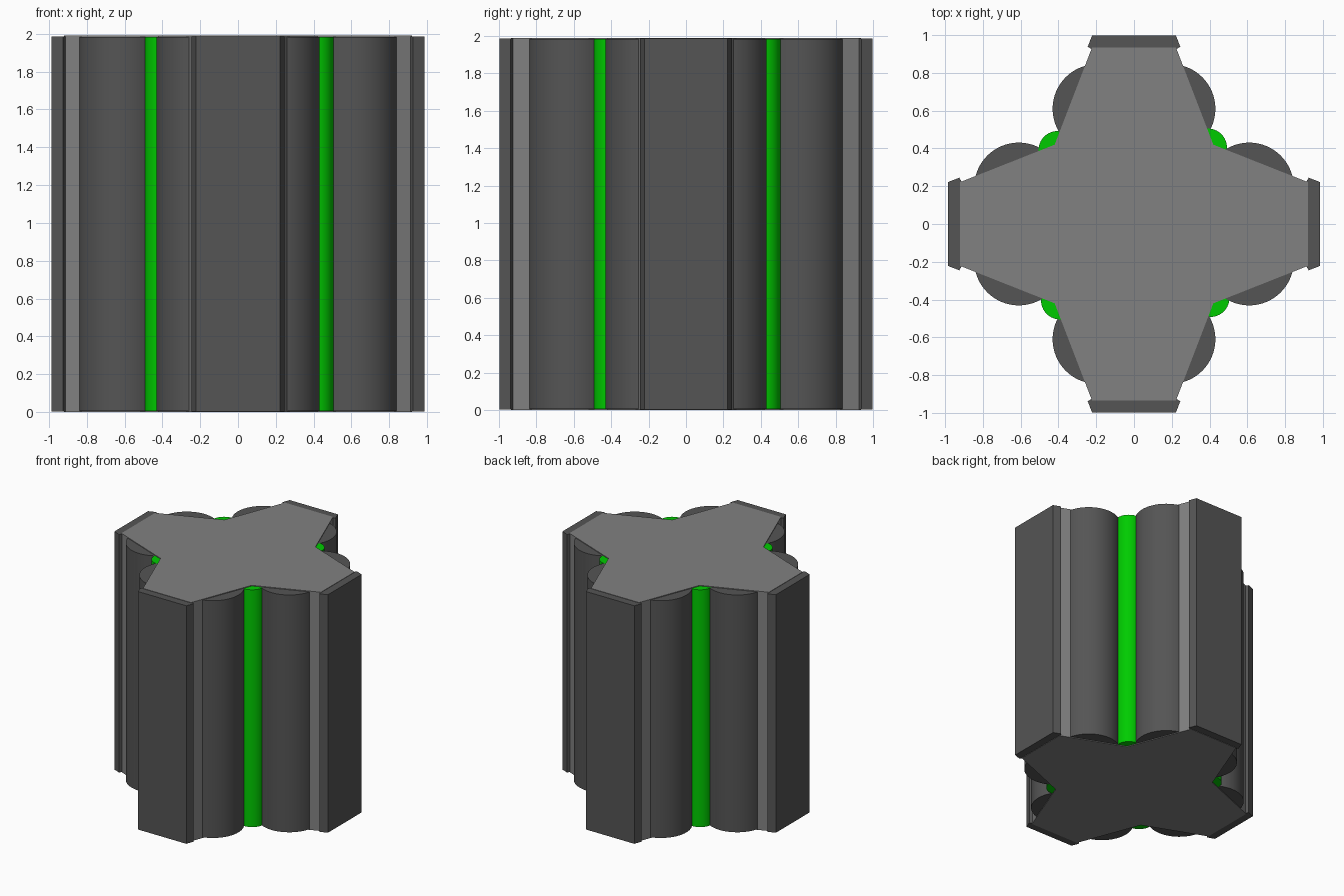
import bpy, bmesh
from math import pi, cos, sin
from mathutils import Matrix

if "Cube" in bpy.data.objects:
    bpy.data.objects.remove(bpy.data.objects["Cube"])


def material(name, color):
    m = bpy.data.materials.new(name)
    m.diffuse_color = (*color, 1)
    m.use_nodes = True
    m.node_tree.nodes["Principled BSDF"].inputs["Base Color"].default_value = m.diffuse_color
    return m


GREY = material("body_grey", (0.22, 0.22, 0.22))
DARK = material("dark_grey", (0.09, 0.09, 0.09))
GREEN = material("green", (0.0, 0.6, 0.0))


def prism(name, outline, z0, z1, mat):
    """Extrude a counter-clockwise outline from z0 to z1."""
    bm = bmesh.new()
    face = bm.faces.new([bm.verts.new((x, y, z0)) for x, y in outline])
    ext = bmesh.ops.extrude_face_region(bm, geom=[face], use_keep_orig=True)
    verts = [g for g in ext["geom"] if isinstance(g, bmesh.types.BMVert)]
    bmesh.ops.translate(bm, vec=(0, 0, z1 - z0), verts=verts)
    bmesh.ops.recalc_face_normals(bm, faces=bm.faces)
    me = bpy.data.meshes.new(name)
    bm.to_mesh(me)
    bm.free()
    me.materials.append(mat)
    ob = bpy.data.objects.new(name, me)
    bpy.context.collection.objects.link(ob)
    return ob


def column(name, x, y, r, z0, z1, mat):
    bpy.ops.mesh.primitive_cylinder_add(vertices=64, radius=r, depth=z1 - z0,
                                        location=(x, y, (z0 + z1) / 2))
    ob = bpy.context.object
    ob.name = name
    ob.data.materials.append(mat)
    bpy.ops.object.shade_smooth_by_angle()


def turn(points, i):
    """Turn 2D points by i quarter turns."""
    c, s = round(cos(i * pi / 2)), round(sin(i * pi / 2))
    return [(c * x - s * y, s * x + c * y) for x, y in points]


# Four-armed core: each arm tapers outward from the inner corners
core = []
for i in range(4):
    reach = 0.92 if i % 2 == 0 else 0.935
    core += turn([(0.42, -0.42), (reach, -0.222), (reach, 0.222)], i)
prism("cross_core", core, 0, 1.99, GREY)

for i in range(4):
    # End plate capping each arm
    tip = 0.985 if i % 2 == 0 else 0.998
    plate = [(tip - 0.075, -0.22), (tip - 0.06, -0.245), (tip, -0.222),
             (tip, 0.222), (tip - 0.06, 0.245), (tip - 0.075, 0.22)]
    prism(f"end_plate_{i}", turn(plate, i), 0.003, 1.987, DARK)
    # Pair of round columns flanking each arm
    for side in (-1, 1):
        (x, y), = turn([(0.61, side * 0.195)], i)
        column(f"side_column_{i}_{side}", x, y, 0.236, 0.006, 1.984, DARK)
    # Green rod in each inner corner
    (x, y), = turn([(0.392, 0.405)], i)
    column(f"green_rod_{i}", x, y, 0.1, 0.006, 1.984, GREEN)
